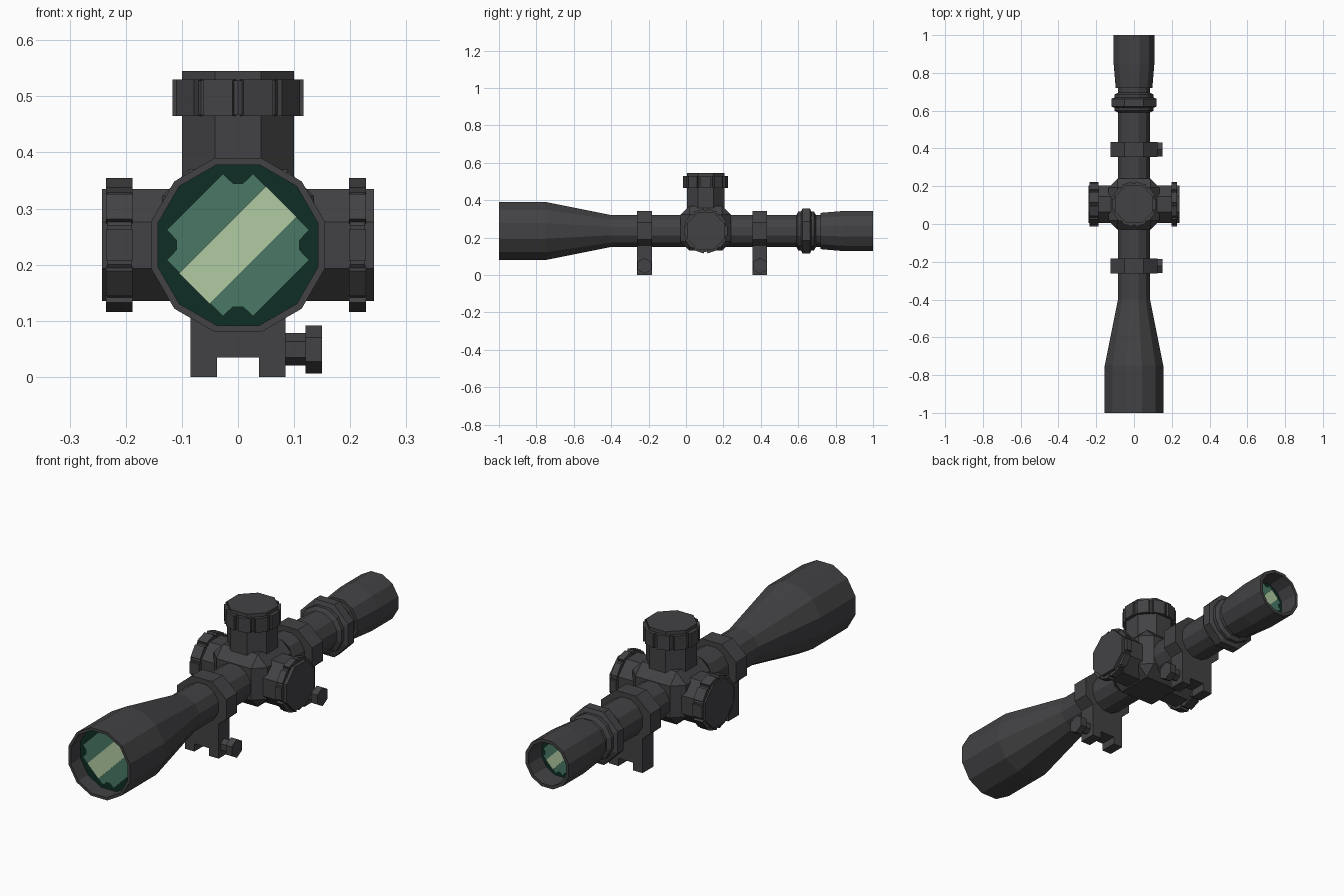
import bpy, bmesh
from math import pi, cos, sin
from mathutils import Vector, Matrix

cube = bpy.data.objects.get("Cube")
if cube:
    bpy.data.objects.remove(cube, do_unlink=True)


def material(name, rgb):
    m = bpy.data.materials.new(name)
    m.use_nodes = True
    color = (*rgb, 1)
    m.diffuse_color = color
    m.node_tree.nodes["Principled BSDF"].inputs["Base Color"].default_value = color
    return m


METAL = material("dark metal", (0.055, 0.054, 0.058))
DARK = material("deep green glass", (0.0045, 0.026, 0.018))
MID = material("green glass", (0.065, 0.19, 0.128))
LIGHT = material("pale reflection", (0.44, 0.6, 0.36))

AXIS_Z = 0.235
TURRET_Y = 0.105
# Each axis maps a lathe's (a, b, height) to model space
AXES = {
    "x": lambda a, b, h: (h, a, b),
    "y": lambda a, b, h: (a, h, b),
    "z": lambda a, b, h: (a, b, h),
}


def finish(name, bm, mats):
    bmesh.ops.recalc_face_normals(bm, faces=bm.faces[:])
    mesh = bpy.data.meshes.new(name)
    bm.to_mesh(mesh)
    bm.free()
    for m in mats:
        mesh.materials.append(m)
    obj = bpy.data.objects.new(name, mesh)
    bpy.context.collection.objects.link(obj)
    return obj


def lathe(name, profile, n, axis, loc, mats=(METAL,), stretch=1, cap_mat=0):
    """Faceted solid from (apothem, height) pairs, with a flat facing each axis."""
    bm = bmesh.new()
    rings = []
    for apothem, h in profile:
        r = apothem / cos(pi / n)
        angles = [2 * pi * (i + 0.5) / n for i in range(n)]
        rings.append([bm.verts.new(Vector(AXES[axis](r * cos(t) * stretch, r * sin(t), h))
                                   + Vector(loc)) for t in angles])
    for lo, hi in zip(rings, rings[1:]):
        for i in range(n):
            j = (i + 1) % n
            bm.faces.new((lo[i], lo[j], hi[j], hi[i]))
    for ring in (rings[0], rings[-1]):
        bm.faces.new(ring).material_index = cap_mat
    return finish(name, bm, mats)


def prism(name, outline, y0, y1, mat=METAL):
    """Extrude an (x, z) outline from y0 to y1."""
    bm = bmesh.new()
    face = bm.faces.new([bm.verts.new((x, y0, z)) for x, z in outline])
    ext = bmesh.ops.extrude_face_region(bm, geom=[face])
    verts = [v for v in ext["geom"] if isinstance(v, bmesh.types.BMVert)]
    bmesh.ops.translate(bm, verts=verts, vec=(0, y1 - y0, 0))
    return finish(name, bm, [mat])


def lens(name, y, out, size):
    """Notched green pane and diagonal reflection laid over the dark glass."""
    quarter = [(0.127, 0.027), (0.027, 0.127), (0.009, 0.11), (-0.009, 0.11)]
    pane = []
    for k in range(4):
        rot = Matrix.Rotation(k * pi / 2, 2)
        pane += [rot @ Vector(p) for p in quarter]
    stripe = [(0.05, 0.105), (0.105, 0.05), (-0.05, -0.105), (-0.105, -0.05)]
    for part, pts, mat, t in (("pane", pane, MID, 0.003), ("reflection", stripe, LIGHT, 0.006)):
        outline = [(-out * x * size, AXIS_Z + z * size) for x, z in pts]
        prism(f"{name}_{part}", outline, y, y + out * t, mat)


# Main tube with recessed glass at both ends
FRONT_GLASS, REAR_GLASS = -0.93, 0.91
lathe("scope_tube", [
    (0.143, FRONT_GLASS), (0.143, -1), (0.155, -1), (0.155, -0.75), (0.085, -0.4),
    (0.085, 0.72), (0.097, 0.72), (0.108, 0.85), (0.108, 1), (0.094, 1), (0.09, REAR_GLASS),
], 12, "y", (0, 0, AXIS_Z), (METAL, DARK), cap_mat=1)
lens("front_lens", FRONT_GLASS, -1, 1)
lens("rear_lens", REAR_GLASS, 1, 0.62)

# Magnification ring
lathe("zoom_ring", [(0.085, 0.59), (0.103, 0.6), (0.103, 0.685), (0.085, 0.695)],
      12, "y", (0, 0, AXIS_Z))
lathe("zoom_ring_grip", [(0.103, 0.615), (0.12, 0.622), (0.12, 0.663), (0.103, 0.67)],
      8, "y", (0, 0, AXIS_Z))

# Turret housing
bm = bmesh.new()
bmesh.ops.create_cube(bm, size=1)
bmesh.ops.scale(bm, vec=(0.27, 0.27, 0.24), verts=bm.verts[:])
bmesh.ops.translate(bm, vec=(0, TURRET_Y, 0.25), verts=bm.verts[:])
bmesh.ops.bevel(bm, geom=bm.edges[:], offset=0.048, segments=1, affect="EDGES")
finish("turret_housing", bm, [METAL])


def knob(name, axis, loc, sign, start, grip_in, grip_out, end):
    """Octagonal post with a toothed grip band and a cap."""
    lathe(name + "_post", [(0.1, sign * start), (0.1, sign * end)], 8, axis, loc)
    lathe(name + "_band", [(0.107, sign * grip_in), (0.107, sign * grip_out)], 10, axis, loc)
    bm = bmesh.new()
    to_axis = Matrix([AXES[axis](*row) for row in Matrix.Identity(3)]).transposed().to_4x4()
    teeth = 10
    for i in range(teeth):
        m = (Matrix.Translation(loc) @ to_axis @ Matrix.Rotation(2 * pi * i / teeth, 4, "Z")
             @ Matrix.Translation((0.106, 0, sign * (grip_in + grip_out) / 2))
             @ Matrix.Diagonal((0.022, 0.055, grip_out - grip_in + 0.004, 1)))
        bmesh.ops.create_cube(bm, size=1, matrix=m)
    finish(name + "_teeth", bm, [METAL])


knob("elevation_knob", "z", (0, TURRET_Y, 0), 1, 0.3, 0.467, 0.528, 0.545)
side = (0, TURRET_Y, AXIS_Z)
knob("left_knob", "x", side, 1, 0.08, 0.2, 0.226, 0.242)
knob("right_knob", "x", side, -1, 0.08, 0.19, 0.233, 0.242)

# Two mounts: clamp ring, slotted foot and hex bolt
for label, y in (("front", -0.222), ("rear", 0.395)):
    lathe(label + "_clamp_ring", [(0.107, -0.039), (0.107, 0.039)], 8, "y",
          (0, y, AXIS_Z), stretch=1.16)
    half = [(0.037, 0.035), (0.037, 0), (0.085, 0), (0.085, 0.19)]
    outline = half + [(-x, z) for x, z in reversed(half)]
    prism(label + "_mount_foot", outline, y - 0.039, y + 0.039)
    lathe(label + "_bolt", [(0.025, 0.07), (0.025, 0.12), (0.037, 0.12), (0.037, 0.15)],
          6, "x", (0, y, 0.049))
